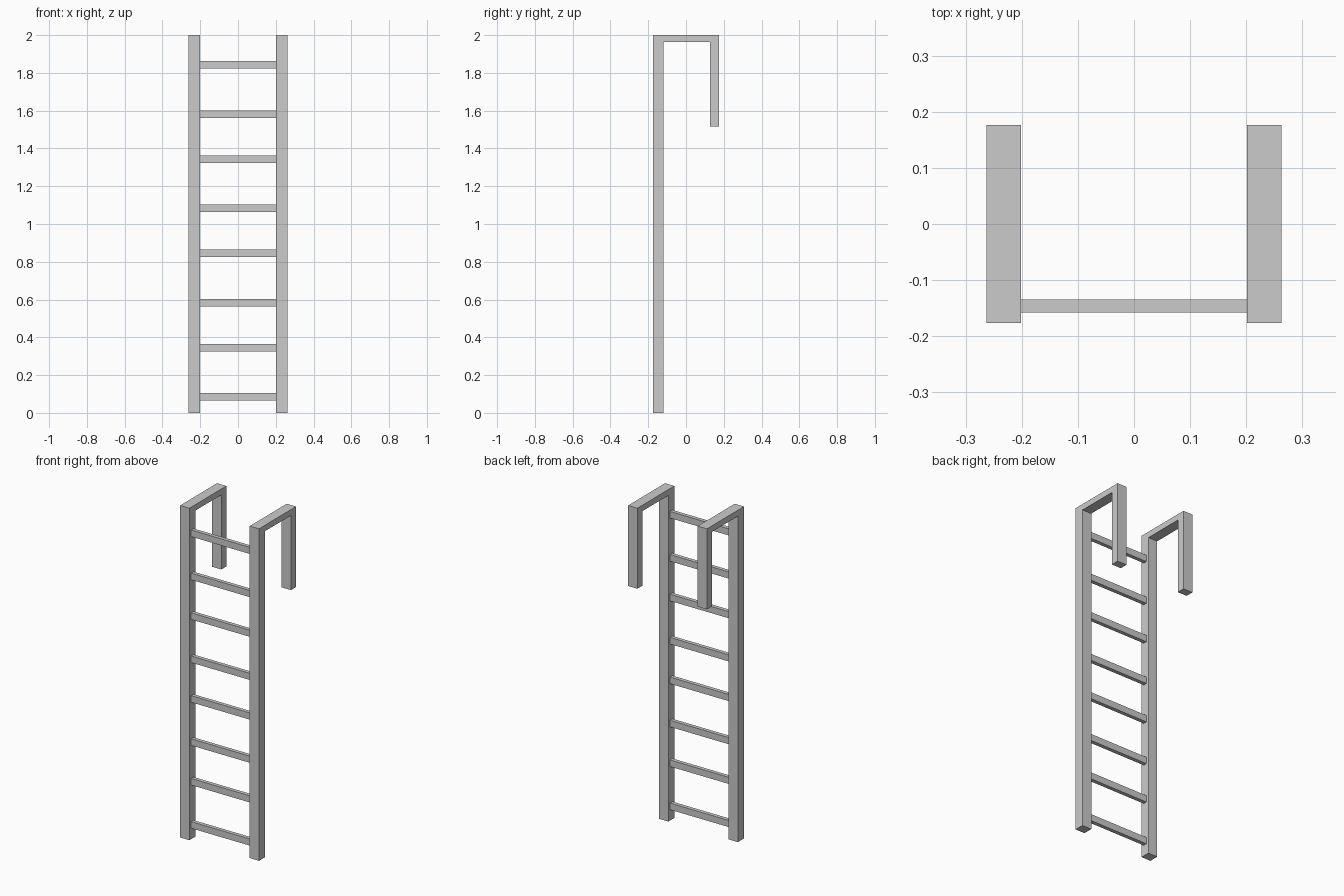
import bpy
import bmesh

if "Cube" in bpy.data.objects:
    bpy.data.objects.remove(bpy.data.objects["Cube"])


def add_object(name, bm):
    bmesh.ops.recalc_face_normals(bm, faces=bm.faces)
    mesh = bpy.data.meshes.new(name)
    bm.to_mesh(mesh)
    bm.free()
    obj = bpy.data.objects.new(name, mesh)
    bpy.context.collection.objects.link(obj)
    return obj


def extrude_profile(name, points, x0, x1):
    """Extrude a closed (y, z) outline along x."""
    bm = bmesh.new()
    face = bm.faces.new([bm.verts.new((x0, y, z)) for y, z in points])
    result = bmesh.ops.extrude_face_region(bm, geom=[face], use_keep_orig=True)
    verts = [g for g in result["geom"] if isinstance(g, bmesh.types.BMVert)]
    bmesh.ops.translate(bm, verts=verts, vec=(x1 - x0, 0, 0))
    return add_object(name, bm)


INNER, OUTER = 0.201, 0.263

# Side rails: front post, top bar and rear hook in one outline
rail_outline = [
    (-0.176, 0), (-0.176, 2), (0.176, 2), (0.176, 1.515),
    (0.128, 1.515), (0.128, 1.964), (-0.119, 1.964), (-0.119, 0),
]
for side, sign in (("left", -1), ("right", 1)):
    extrude_profile(f"{side}_hooked_rail", rail_outline, sign * INNER, sign * OUTER)

# Rungs: flat bars between the posts, with alternating spacing
z = 0.085
for i in range(8):
    outline = [(-0.158, z - 0.02), (-0.158, z + 0.02),
               (-0.135, z + 0.02), (-0.135, z - 0.02)]
    extrude_profile(f"rung_{i + 1}", outline, -INNER, INNER)
    z += 0.26 if i % 2 == 0 else 0.239
